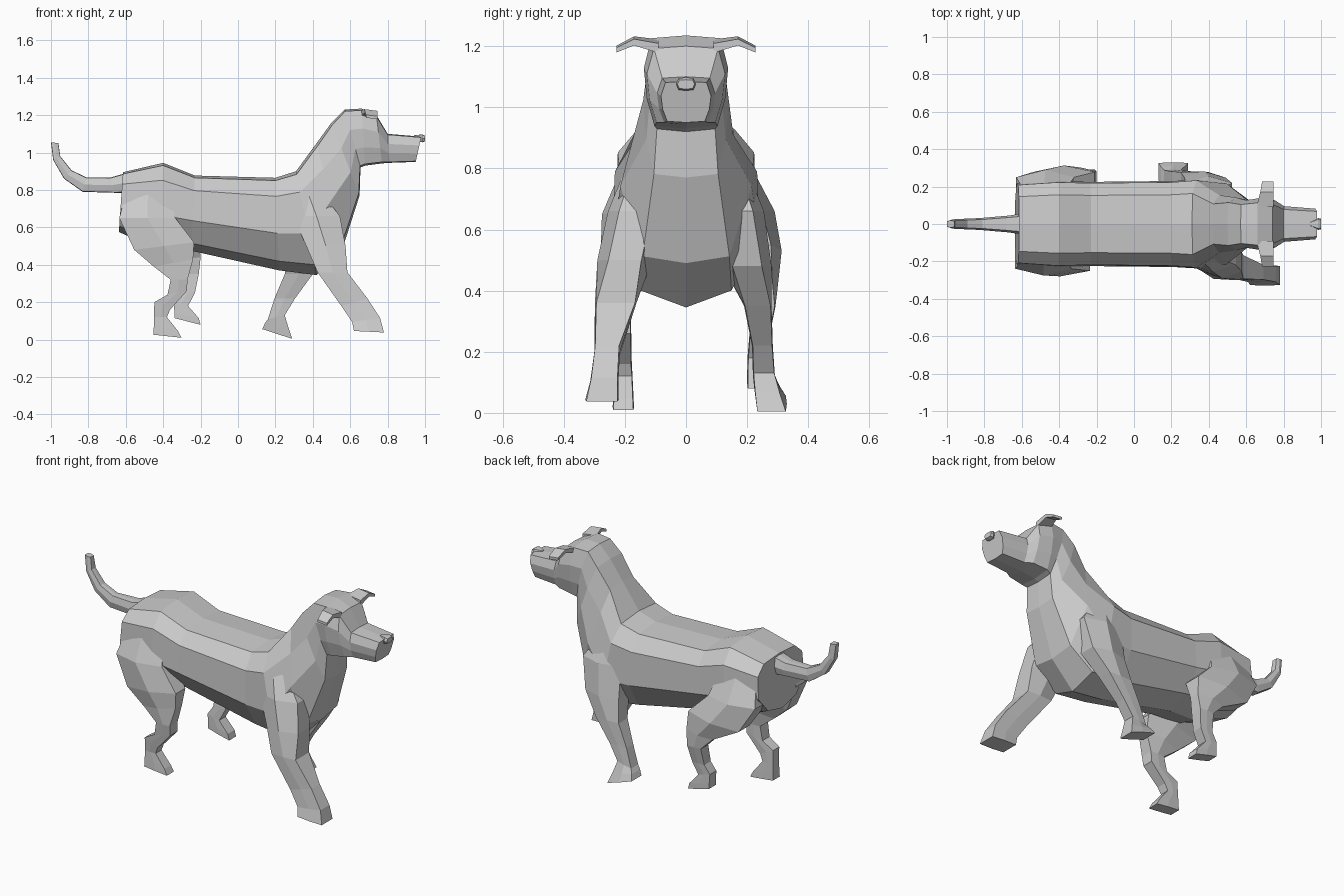
import bpy, bmesh


def loft(name, rings):
    """Skin a closed flat-faced tube through rings of equal point count."""
    bm = bmesh.new()
    vs = [[bm.verts.new(p) for p in r] for r in rings]
    n = len(vs[0])
    for a, b in zip(vs, vs[1:]):
        for i in range(n):
            j = (i + 1) % n
            bm.faces.new((a[i], a[j], b[j], b[i]))
    bm.faces.new(vs[0])
    bm.faces.new(vs[-1])
    bmesh.ops.recalc_face_normals(bm, faces=bm.faces)
    me = bpy.data.meshes.new(name)
    bm.to_mesh(me)
    bm.free()
    ob = bpy.data.objects.new(name, me)
    bpy.context.collection.objects.link(ob)
    return ob


# Half profiles: (fraction from top to bottom, fraction of half width)
TORSO = [(0, 0), (.03, .68), (.2, .97), (.6, 1), (.9, .62), (1, 0)]
CHEST = [(0, 0), (.03, .5), (.25, .72), (.55, 1), (.96, .66), (1, 0)]
HEAD = [(0, 0), (.03, .82), (.35, 1), (.68, .93), (.97, .75), (1, 0)]
TAIL = [(0, 0), (.03, .75), (.5, 1), (.97, .75), (1, 0)]


def section(tx, tz, bx, bz, w, prof):
    """Symmetric ring between a top point and a bottom point in the xz plane."""
    half = [(tx + (bx - tx) * t, w * f, tz + (bz - tz) * t) for t, f in prof]
    return half + [(x, -y, z) for x, y, z in half[-2:0:-1]]


# Torso, neck and head: top x, z, bottom x, z, half width
body = [
    (-.615, .895, -.637, .575, .215, TORSO),
    (-.40, .945, -.42, .48, .23, TORSO),
    (-.23, .877, -.25, .475, .225, TORSO),
    (.20, .865, .22, .37, .23, TORSO),
    (.31, .90, .42, .345, .24, TORSO),
    (.42, 1.05, .56, .49, .215, CHEST),
    (.50, 1.16, .65, .77, .14, HEAD),
    (.57, 1.23, .655, .92, .127, HEAD),
    (.66, 1.235, .68, .93, .138, HEAD),
    (.74, 1.20, .77, .942, .128, HEAD),
    (.80, 1.10, .81, .945, .095, HEAD),
    (.98, 1.085, .95, .95, .082, HEAD),
]
loft("body_and_head", [section(*r) for r in body])

# Curved tail
tail = [
    (-.60, .89, -.61, .785, .055), (-.68, .867, -.66, .785, .045),
    (-.81, .867, -.83, .79, .032), (-.89, .905, -.93, .86, .028),
    (-.95, .98, -.988, .96, .025), (-.96, 1.05, -1.0, 1.055, .02),
]
loft("tail", [section(*r, TAIL) for r in tail])

# Nose
loft("nose", [section(.94, 1.092, .94, 1.06, .01, TAIL),
              section(.985, 1.097, .985, 1.055, .032, TAIL),
              section(1.0, 1.09, 1.0, 1.06, .028, TAIL)])

# Folded ears: y, centre x, centre z, half length, half thickness
for name, s in (("ear_right", -1), ("ear_left", 1)):
    rows = [(.09, .70, 1.20, .045, .022), (.17, .71, 1.217, .035, .015),
            (.228, .715, 1.19, .03, .011)]
    loft(name, [[(x + a * h, s * y, z + b * t) for a, b in
                 ((1, -1), (1, .4), (-1, 1), (-1, -.4))] for y, x, z, h, t in rows])


# Legs: z, centre x, half length, centre y, half width, slope.
# Rounded at the thigh or shoulder, boxy from the knee down.
def leg(name, rows):
    rings = []
    for z, x, h, y, w, s in rows:
        k = .6 if z > .4 else .93
        hexa = [(1, k), (0, 1), (-1, k), (-1, -k), (0, -1), (1, -k)]
        rings.append([(x + a * h, y + b * w, z + a * s) for a, b in hexa])
    loft(name, rings)


leg("front_leg_right", [
    (.82, .36, .06, -.13, .06, 0), (.66, .42, .125, -.165, .09, 0),
    (.50, .47, .105, -.20, .09, 0), (.36, .505, .08, -.23, .068, 0),
    (.20, .622, .07, -.258, .042, .02), (.105, .685, .075, -.267, .046, .01),
    (.042, .70, .08, -.275, .055, -.004)])
leg("front_leg_left", [
    (.82, .36, .06, .13, .06, 0), (.66, .40, .125, .165, .09, 0),
    (.48, .38, .11, .20, .08, 0), (.35, .325, .075, .235, .045, 0),
    (.22, .25, .055, .25, .034, 0), (.12, .205, .045, .255, .036, .01),
    (.075, .207, .063, .267, .043, -.012), (.03, .21, .08, .28, .05, -.026)])
leg("hind_leg_right", [
    (.85, -.48, .10, -.14, .05, 0), (.65, -.485, .15, -.185, .09, 0),
    (.50, -.395, .16, -.205, .075, .02), (.41, -.345, .105, -.215, .052, .02),
    (.32, -.315, .045, -.22, .04, 0), (.25, -.325, .052, -.215, .036, .01),
    (.18, -.405, .042, -.21, .032, -.02), (.12, -.415, .035, -.205, .03, 0),
    (.06, -.385, .065, -.205, .033, -.015), (.018, -.377, .075, -.205, .035, -.008)])
leg("hind_leg_left", [
    (.85, -.48, .10, .14, .05, 0), (.66, -.475, .155, .19, .10, 0),
    (.53, -.375, .165, .225, .088, .02), (.43, -.285, .085, .252, .05, .01),
    (.35, -.255, .045, .255, .038, 0), (.25, -.27, .04, .24, .033, 0),
    (.19, -.305, .038, .235, .033, -.01), (.13, -.275, .065, .235, .035, -.015),
    (.097, -.27, .07, .235, .035, -.018)])
